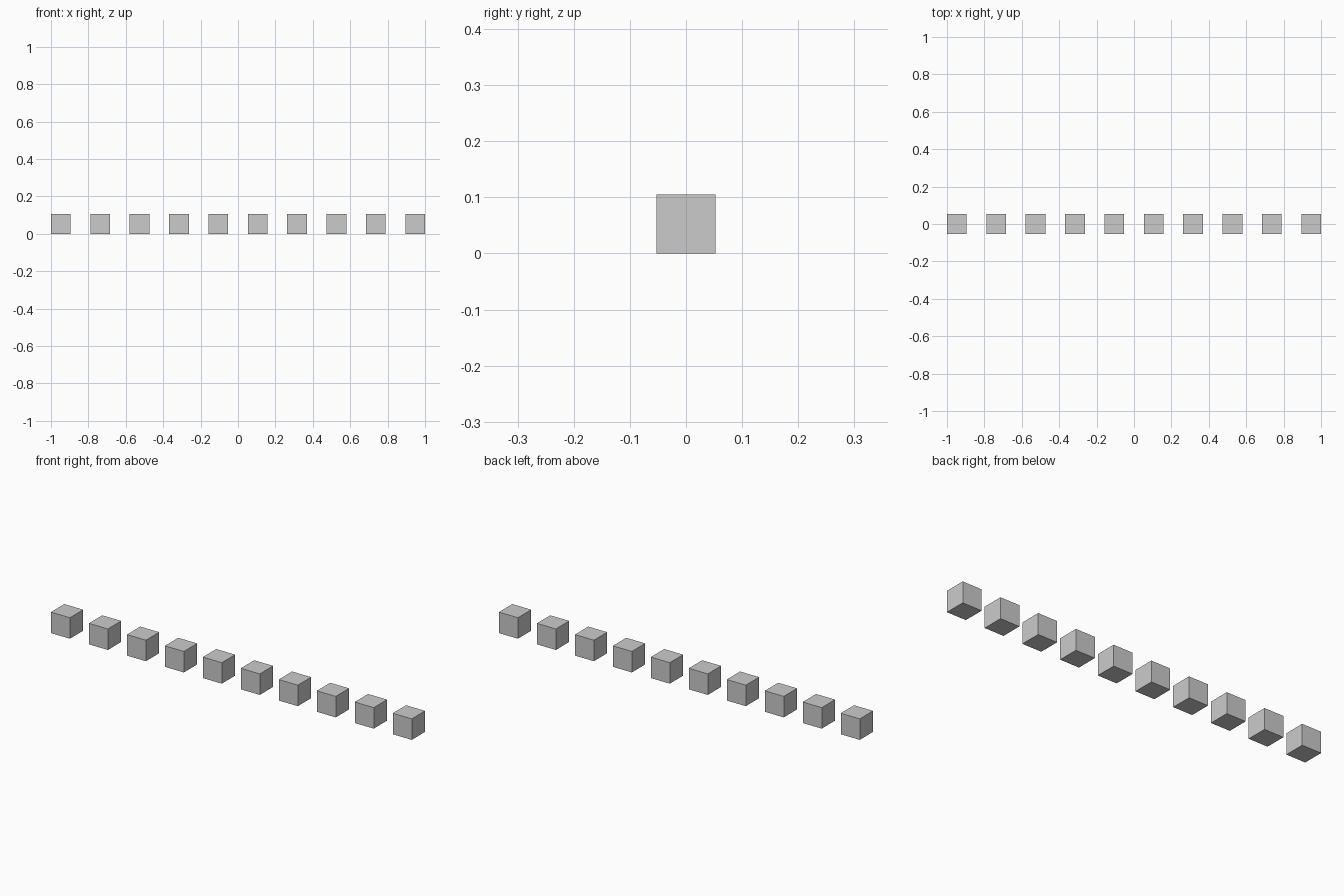
import bpy

if "Cube" in bpy.data.objects:
    bpy.data.objects.remove(bpy.data.objects["Cube"])

COUNT = 10
SIZE = 2 / (2 * COUNT - 1)   # gaps are as wide as the cubes
PITCH = 2 * SIZE

# Row of equal cubes standing on the ground, centred on x
for i in range(COUNT):
    x = (i - (COUNT - 1) / 2) * PITCH
    bpy.ops.mesh.primitive_cube_add(size=SIZE, location=(x, 0, SIZE / 2))
    bpy.context.object.name = f"cube_{i + 1:02d}"
